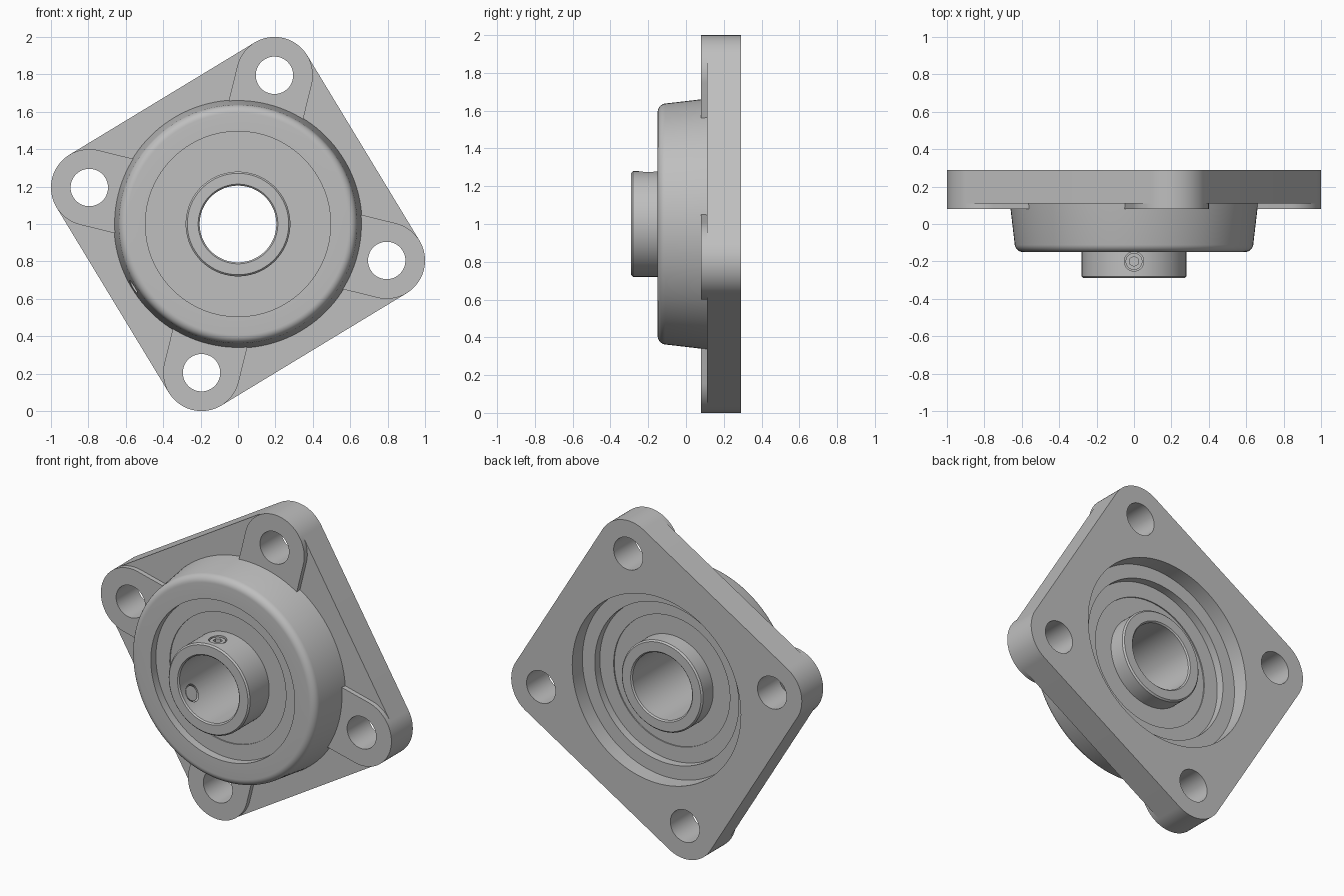
import bpy
import bmesh
from math import pi, cos, sin, atan2, radians
from mathutils import Matrix, Vector

if "Cube" in bpy.data.objects:
    bpy.data.objects.remove(bpy.data.objects["Cube"], do_unlink=True)

CENTRE = Vector((0, 0, 1))
BOLT = Vector((0.195, 0, 0.795))      # first bolt hole, from the centre
CORNER_R, HOLE_R = 0.205, 0.1
BACK, PLATE_FRONT, PAD_FRONT = 0.29, 0.11, 0.08
SCREW_Y = -0.2

metal = bpy.data.materials.new("cast grey")
metal.use_nodes = True
grey = (0.52, 0.52, 0.52, 1)
metal.diffuse_color = grey
metal.node_tree.nodes["Principled BSDF"].inputs["Base Color"].default_value = grey


def finish(bm, name):
    bmesh.ops.recalc_face_normals(bm, faces=bm.faces)
    mesh = bpy.data.meshes.new(name)
    bm.to_mesh(mesh)
    bm.free()
    mesh.materials.append(metal)
    ob = bpy.data.objects.new(name, mesh)
    bpy.context.collection.objects.link(ob)
    return ob


def activate(ob):
    bpy.ops.object.select_all(action="DESELECT")
    ob.select_set(True)
    bpy.context.view_layer.objects.active = ob


def smooth(ob):
    activate(ob)
    bpy.ops.object.shade_smooth_by_angle(angle=radians(30))


def lathe(name, profile, steps=128):
    """Turn a closed (radius, y) profile around the shaft axis."""
    bm = bmesh.new()
    verts = [bm.verts.new((r, y, 1)) for r, y in profile]
    edges = [bm.edges.new((verts[i - 1], verts[i])) for i in range(len(verts))]
    bmesh.ops.spin(bm, geom=verts + edges, cent=CENTRE, axis=(0, 1, 0),
                   angle=2 * pi, steps=steps, use_duplicate=False)
    bmesh.ops.remove_doubles(bm, verts=bm.verts, dist=0.0001)
    return finish(bm, name)


def extrude_outline(name, points, front, back):
    bm = bmesh.new()
    face = bm.faces.new([bm.verts.new((x, front, z + 1)) for x, z in points])
    out = bmesh.ops.extrude_face_region(bm, geom=[face])
    moved = [v for v in out["geom"] if isinstance(v, bmesh.types.BMVert)]
    bmesh.ops.translate(bm, verts=moved, vec=(0, back - front, 0))
    return finish(bm, name)


def cylinder(name, start, end, radius, sides=48):
    axis = end - start
    place = (Matrix.Translation((start + end) / 2)
             @ axis.to_track_quat("Z", "Y").to_matrix().to_4x4())
    bm = bmesh.new()
    bmesh.ops.create_cone(bm, cap_ends=True, segments=sides, radius1=radius,
                          radius2=radius, depth=axis.length, matrix=place)
    return finish(bm, name)


def cut(ob, cutters):
    """Subtract the cutters, then discard them."""
    for cutter in cutters:
        activate(ob)
        mod = ob.modifiers.new("cut", "BOOLEAN")
        mod.operation, mod.solver, mod.object = "DIFFERENCE", "EXACT", cutter
        bpy.ops.object.modifier_apply(modifier=mod.name)
        bpy.data.objects.remove(cutter, do_unlink=True)


def arc(centre, radius, start, end, n=24):
    return [(centre.x + radius * cos(start + (end - start) * i / n),
             centre.z + radius * sin(start + (end - start) * i / n))
            for i in range(n + 1)]


def quarter_turn(v, k):
    return Matrix.Rotation(-k * pi / 2, 3, "Y") @ v


def along(centre, y):
    return Vector((centre.x, y, centre.z + 1))


def radial(angle, r, y):
    return CENTRE + Vector((r * cos(angle), y, r * sin(angle)))


# Square flange plate with rounded corners
bolts = [quarter_turn(BOLT, k) for k in range(4)]
outline = []
for b in sorted(bolts, key=lambda v: atan2(v.z, v.x)):
    mid = atan2(b.z, b.x)
    outline += arc(b, CORNER_R, mid - pi / 4, mid + pi / 4)
plate = extrude_outline("flange_plate", outline, PLATE_FRONT, BACK)
cut(plate, [cylinder("cutter", along(b, 0), along(b, 0.4), HOLE_R) for b in bolts]
    + [cylinder("cutter", along(Vector(), 0), along(Vector(), 0.4), 0.58, 128)])
smooth(plate)

# Raised pads around the bolt holes, running inward to the housing
for k, b in enumerate(bolts):
    mid = atan2(b.z, b.x)
    side = Vector((-sin(mid), 0, cos(mid))) * CORNER_R
    inner = b.normalized() * 0.57
    points = arc(b, CORNER_R, mid - pi / 2, mid + pi / 2, 48)
    points += [(p.x, p.z) for p in (inner + side, inner - side)]
    pad = extrude_outline(f"bolt_pad_{k + 1}", points, PAD_FRONT, PLATE_FRONT)
    cut(pad, [cylinder("cutter", along(b, 0), along(b, 0.4), HOLE_R)])
    smooth(pad)

# Tapered housing with a rounded front rim and a grease hole
rim = [(0.593 + 0.045 * sin(t), -0.105 - 0.045 * cos(t))
       for t in [i * radians(82) / 8 for i in range(9)]]
housing = lathe("bearing_housing", [(0.495, -0.15)] + rim
                + [(0.664, 0.115), (0.62, 0.19), (0.495, 0.19)])
grease = radians(211)
cut(housing, [cylinder("cutter", radial(grease, 0.56, 0.02),
                       radial(grease, 0.8, 0.02), 0.04)])
smooth(housing)

# Outer race and the seal inside it
smooth(lathe("outer_race", [(0.4, -0.1), (0.51, -0.1), (0.51, 0.14), (0.4, 0.14)]))
smooth(lathe("seal", [(0.27, -0.093), (0.41, -0.093), (0.41, 0.133), (0.27, 0.133)]))

# Inner ring with chamfered ends and two set screw holes
ring = lathe("inner_ring", [(0.205, -0.282), (0.213, -0.29), (0.271, -0.29),
                            (0.28, -0.281), (0.28, 0.231), (0.271, 0.24),
                            (0.213, 0.24), (0.205, 0.232)])
screw_angles = (radians(90), radians(210))
cut(ring, [cylinder("cutter", radial(a, 0.15, SCREW_Y), radial(a, 0.35, SCREW_Y), 0.052)
           for a in screw_angles])
smooth(ring)

# Set screws with hexagonal sockets
for k, a in enumerate(screw_angles):
    screw = cylinder(f"set_screw_{k + 1}", radial(a, 0.207, SCREW_Y),
                     radial(a, 0.272, SCREW_Y), 0.045)
    cut(screw, [cylinder("cutter", radial(a, 0.235, SCREW_Y),
                         radial(a, 0.35, SCREW_Y), 0.027, 6)])
    smooth(screw)
